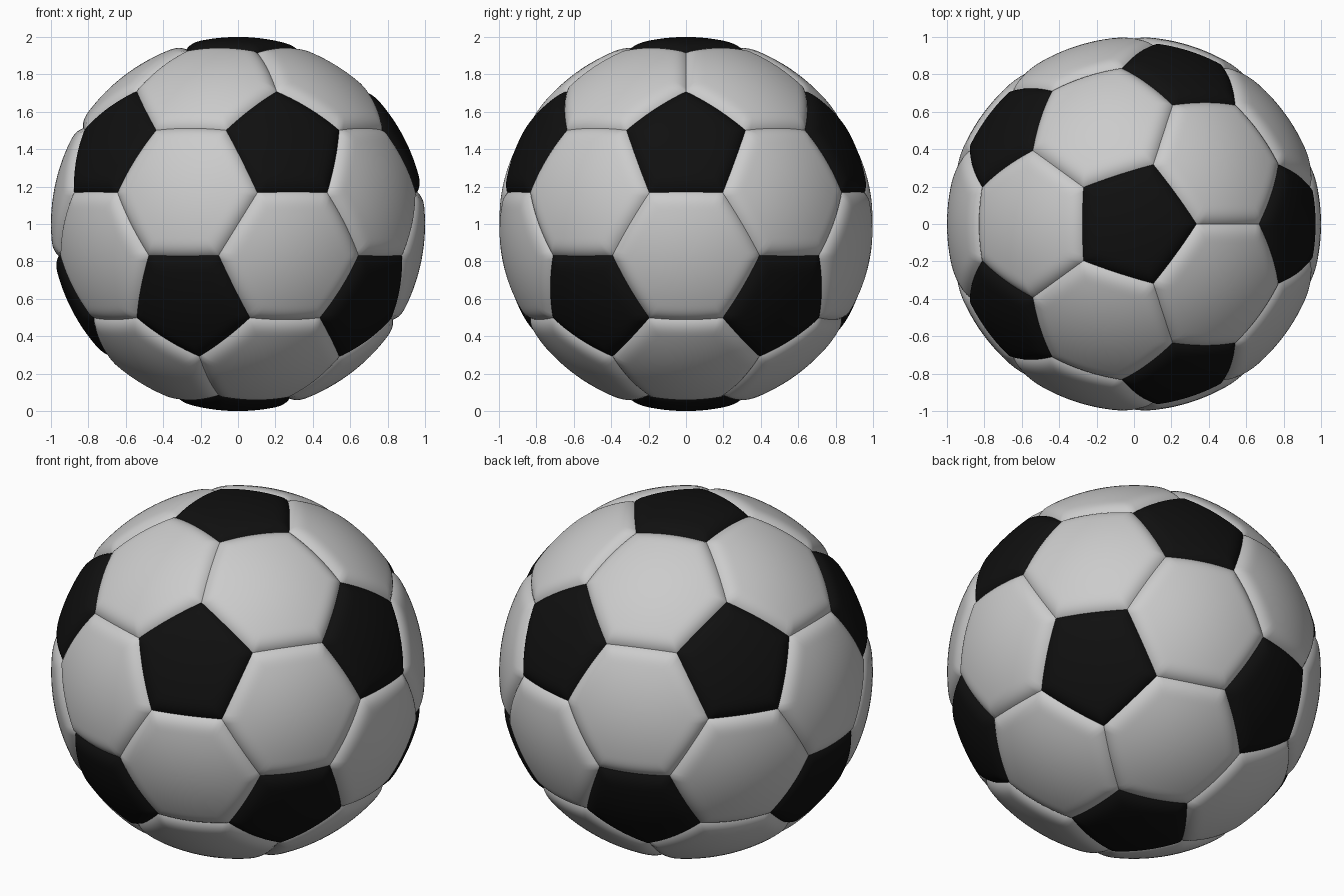
import bpy, bmesh
from math import atan2

if "Cube" in bpy.data.objects:
    bpy.data.objects.remove(bpy.data.objects["Cube"])

SEAM_DEPTH, SEAM_WIDTH, SIDE_STEPS = 0.027, 0.09, 14


def panel(bm, corners):
    """Add one puffed spherical panel whose rim sinks into the seam."""
    n = len(corners)
    centre = sum(corners[1:], corners[0].copy()) / n
    apothem = ((corners[0] + corners[1]) / 2 - centre).length
    rim = [corners[i].lerp(corners[(i + 1) % n], s / SIDE_STEPS)
           for i in range(n) for s in range(SIDE_STEPS)]
    # even rings inside, dense rings across the rounded shoulder
    inner = apothem - SEAM_WIDTH
    dists = [inner * k / 8 for k in range(1, 9)]
    dists += [inner + SEAM_WIDTH * (1 - (1 - k / 9) ** 1.5) for k in range(1, 10)]
    hub = bm.verts.new(centre.normalized())
    prev = None
    for d in dists:
        edge = max(0, (d - inner) / SEAM_WIDTH)
        r = 1 - SEAM_DEPTH * edge ** 3
        ring = [bm.verts.new(centre.lerp(p, d / apothem).normalized() * r) for p in rim]
        m = len(ring)
        for i in range(m):
            j = (i + 1) % m
            if prev:
                bm.faces.new((prev[i], ring[i], ring[j], prev[j]))
            else:
                bm.faces.new((hub, ring[i], ring[j]))
        prev = ring


def make_object(name, outlines, colour=None):
    bm = bmesh.new()
    for corners in outlines:
        panel(bm, corners)
    bmesh.ops.recalc_face_normals(bm, faces=bm.faces)
    for f in bm.faces:
        f.smooth = True
    mesh = bpy.data.meshes.new(name)
    bm.to_mesh(mesh)
    bm.free()
    ob = bpy.data.objects.new(name, mesh)
    ob.location.z = 1
    bpy.context.collection.objects.link(ob)
    if colour:
        mat = bpy.data.materials.new(name)
        mat.diffuse_color = colour
        mat.use_nodes = True
        mat.node_tree.nodes["Principled BSDF"].inputs["Base Color"].default_value = mat.diffuse_color
        mesh.materials.append(mat)


# Icosahedron whose corners are cut at one third of each edge
ico = bmesh.new()
bmesh.ops.create_icosphere(ico, subdivisions=1, radius=1)

pentagons = []
for v in ico.verts:
    pts = [v.co.lerp(e.other_vert(v).co, 1 / 3) for e in v.link_edges]
    axis = v.co.normalized()
    u = (pts[0] - axis * pts[0].dot(axis)).normalized()
    w = axis.cross(u)
    pentagons.append(sorted(pts, key=lambda p: atan2(p.dot(w), p.dot(u))))

hexagons = []
for f in ico.faces:
    c = [v.co for v in f.verts]
    hexagons.append([c[i].lerp(c[(i + 1) % 3], t) for i in range(3) for t in (1 / 3, 2 / 3)])

# Black five-sided panels and light six-sided panels
make_object("black_panels", pentagons, (0.005, 0.005, 0.005, 1))
make_object("light_panels", hexagons)
ico.free()
